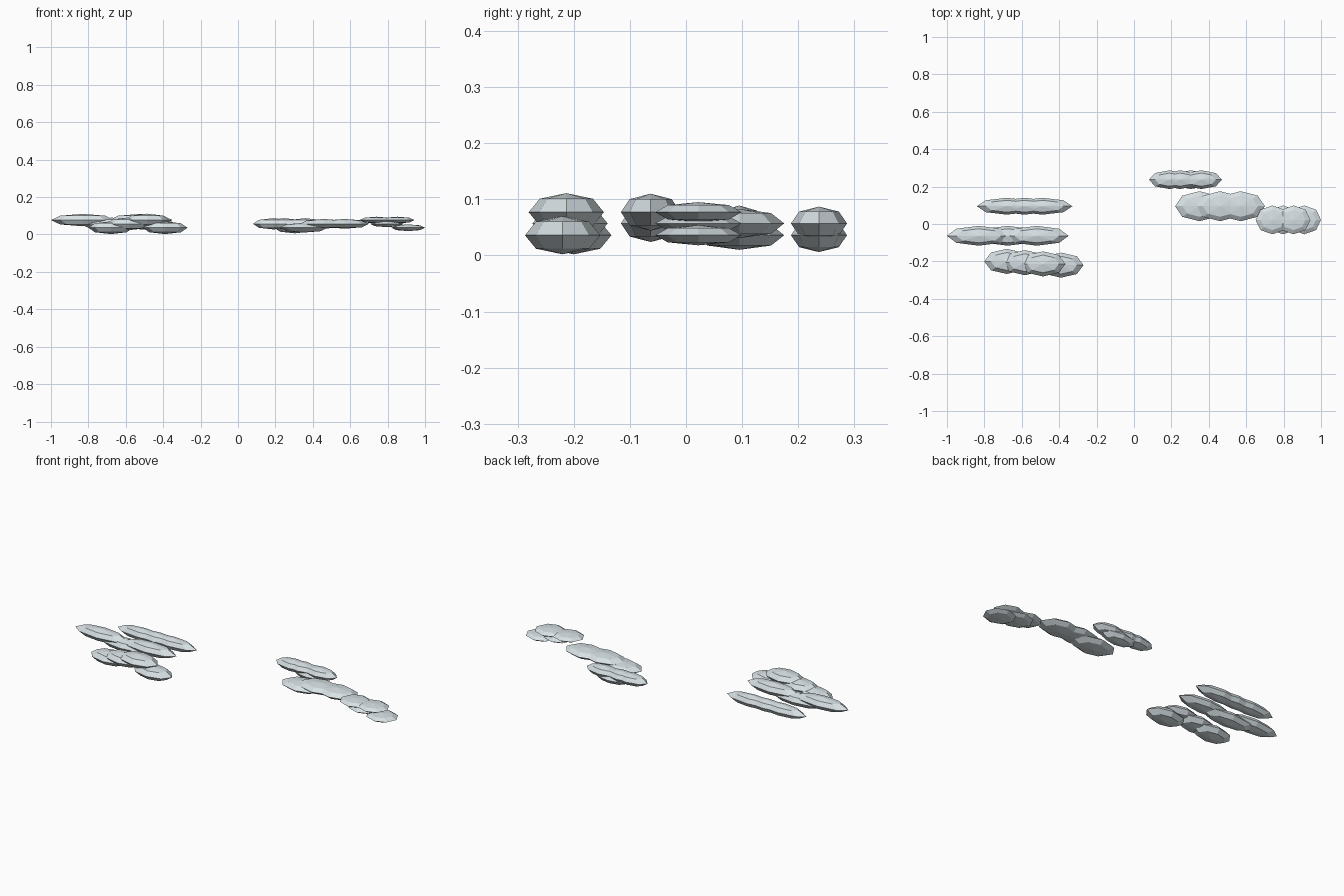
import bpy
import bmesh
from mathutils import Matrix

default_cube = bpy.data.objects.get("Cube")
if default_cube:
    bpy.data.objects.remove(default_cube)

# One pale colour for every cloud
cloud_material = bpy.data.materials.new("pale blue grey")
cloud_material.use_nodes = True
colour = (0.68, 0.75, 0.78, 1)
cloud_material.diffuse_color = colour
shader = cloud_material.node_tree.nodes["Principled BSDF"]
shader.inputs["Base Color"].default_value = colour

# Heights at which the puffs float
LEVELS = {"low": 0.036, "middle": 0.057, "high": 0.077}


def add_cloud(name, left, right, y, length, depth, height, levels, drift=0):
    """A row of overlapping flattened puffs, evenly spaced between two ends."""
    bm = bmesh.new()
    names = levels.split()
    first = left + length
    last = right - length
    for index, level in enumerate(names):
        along = index / (len(names) - 1)
        centre = (first + (last - first) * along, y + drift * along, LEVELS[level])
        size = Matrix.Diagonal((length, depth, height, 1))
        bmesh.ops.create_uvsphere(bm, u_segments=8, v_segments=4, radius=1,
                                  matrix=Matrix.Translation(centre) @ size)
    mesh = bpy.data.meshes.new(name)
    bm.to_mesh(mesh)
    bm.free()
    mesh.materials.append(cloud_material)
    cloud = bpy.data.objects.new(name, mesh)
    bpy.context.collection.objects.link(cloud)


# Clouds on the left side
add_cloud("small_back_cloud", left=0.08, right=0.47, y=0.237,
          length=0.11, depth=0.05, height=0.03,
          levels="middle middle low middle")
add_cloud("wide_middle_cloud", left=0.22, right=0.7, y=0.095,
          length=0.13, depth=0.08, height=0.026,
          levels="low middle middle")
add_cloud("outer_cloud", left=0.65, right=1, y=0.022,
          length=0.09, depth=0.077, height=0.018,
          levels="high middle high low")

# Clouds on the right side
add_cloud("thin_back_cloud", left=-0.84, right=-0.33, y=0.095,
          length=0.16, depth=0.045, height=0.032,
          levels="middle middle middle")
add_cloud("long_middle_cloud", left=-1, right=-0.35, y=-0.063,
          length=0.17, depth=0.053, height=0.033,
          levels="high middle high")
add_cloud("front_cloud", left=-0.8, right=-0.27, y=-0.2,
          length=0.12, depth=0.067, height=0.034,
          levels="low middle high low", drift=-0.02)
